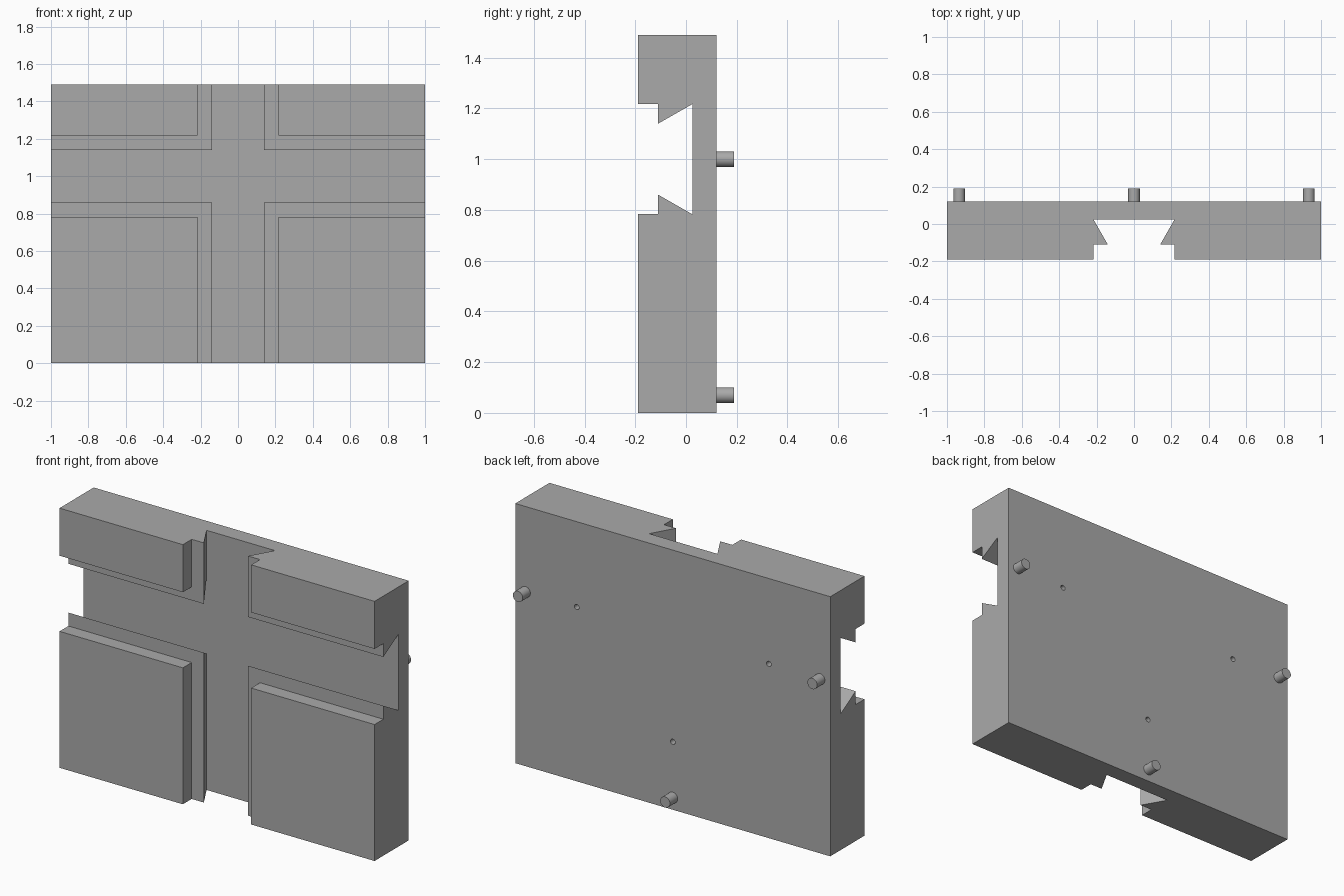
import bpy, bmesh
from math import pi
from mathutils import Matrix, Vector

default = bpy.data.objects.get("Cube")
if default:
    bpy.data.objects.remove(default, do_unlink=True)

HEIGHT, FRONT, BACK, PEG_END = 1.49, -0.19, 0.12, 0.19
CROSS_Z = 1.0

grey = bpy.data.materials.new("plain_grey")
grey.use_nodes = True
grey.diffuse_color = (0.4, 0.4, 0.4, 1)
grey.node_tree.nodes["Principled BSDF"].inputs["Base Color"].default_value = (0.4, 0.4, 0.4, 1)


def add_object(name, bm):
    bmesh.ops.recalc_face_normals(bm, faces=bm.faces[:])
    mesh = bpy.data.meshes.new(name)
    bm.to_mesh(mesh)
    bm.free()
    mesh.materials.append(grey)
    obj = bpy.data.objects.new(name, mesh)
    bpy.context.collection.objects.link(obj)
    return obj


def prism(name, points, travel):
    bm = bmesh.new()
    face = bm.faces.new([bm.verts.new(p) for p in points])
    new = bmesh.ops.extrude_face_region(bm, geom=[face])["geom"]
    verts = [v for v in new if isinstance(v, bmesh.types.BMVert)]
    bmesh.ops.translate(bm, verts=verts, vec=Vector(travel))
    return add_object(name, bm)


def rod(name, x, z, radius, y0, y1):
    bm = bmesh.new()
    place = Matrix.Translation((x, (y0 + y1) / 2, z)) @ Matrix.Rotation(pi / 2, 4, "X")
    bmesh.ops.create_cone(bm, cap_ends=True, segments=32, radius1=radius,
                          radius2=radius, depth=y1 - y0, matrix=place)
    return add_object(name, bm)


def cut(target, cutter):
    cutter.hide_render = True
    mod = target.modifiers.new("cut", "BOOLEAN")
    mod.operation = "DIFFERENCE"
    mod.solver = "EXACT"
    mod.object = cutter
    bpy.context.view_layer.objects.active = target
    bpy.ops.object.modifier_apply(modifier=mod.name)
    bpy.data.objects.remove(cutter, do_unlink=True)


def smooth(obj):
    bpy.ops.object.select_all(action="DESELECT")
    obj.select_set(True)
    bpy.context.view_layer.objects.active = obj
    bpy.ops.object.shade_smooth_by_angle(angle=0.5)


# Thick backing block
block = prism("slotted_block",
              [(-1, FRONT, 0), (1, FRONT, 0), (1, BACK, 0), (-1, BACK, 0)],
              (0, 0, HEIGHT))

# Crossing dovetail channels, straight at the mouth and flaring to the floor
half = [(0.217, -0.3), (0.217, -0.11), (0.14, -0.11), (0.217, 0.025)]
profile = half + [(-w, y) for w, y in reversed(half)]
cut(block, prism("upright_channel_cutter", [(w, y, -0.2) for w, y in profile], (0, 0, 2)))
cut(block, prism("level_channel_cutter",
                 [(-1.2, y, CROSS_Z + w) for w, y in profile], (2.4, 0, 0)))

# Small blind holes in the back
for x, z in [(-0.61, CROSS_Z), (0.61, CROSS_Z), (0, 0.39)]:
    cut(block, rod("hole_cutter", x, z, 0.015, BACK - 0.05, BACK + 0.05))
smooth(block)

# Three locating pegs on the back
for name, x, z in [("right_peg", -0.935, CROSS_Z), ("left_peg", 0.935, CROSS_Z),
                   ("bottom_peg", 0, 0.07)]:
    smooth(rod(name, x, z, 0.031, BACK - 0.01, PEG_END))
